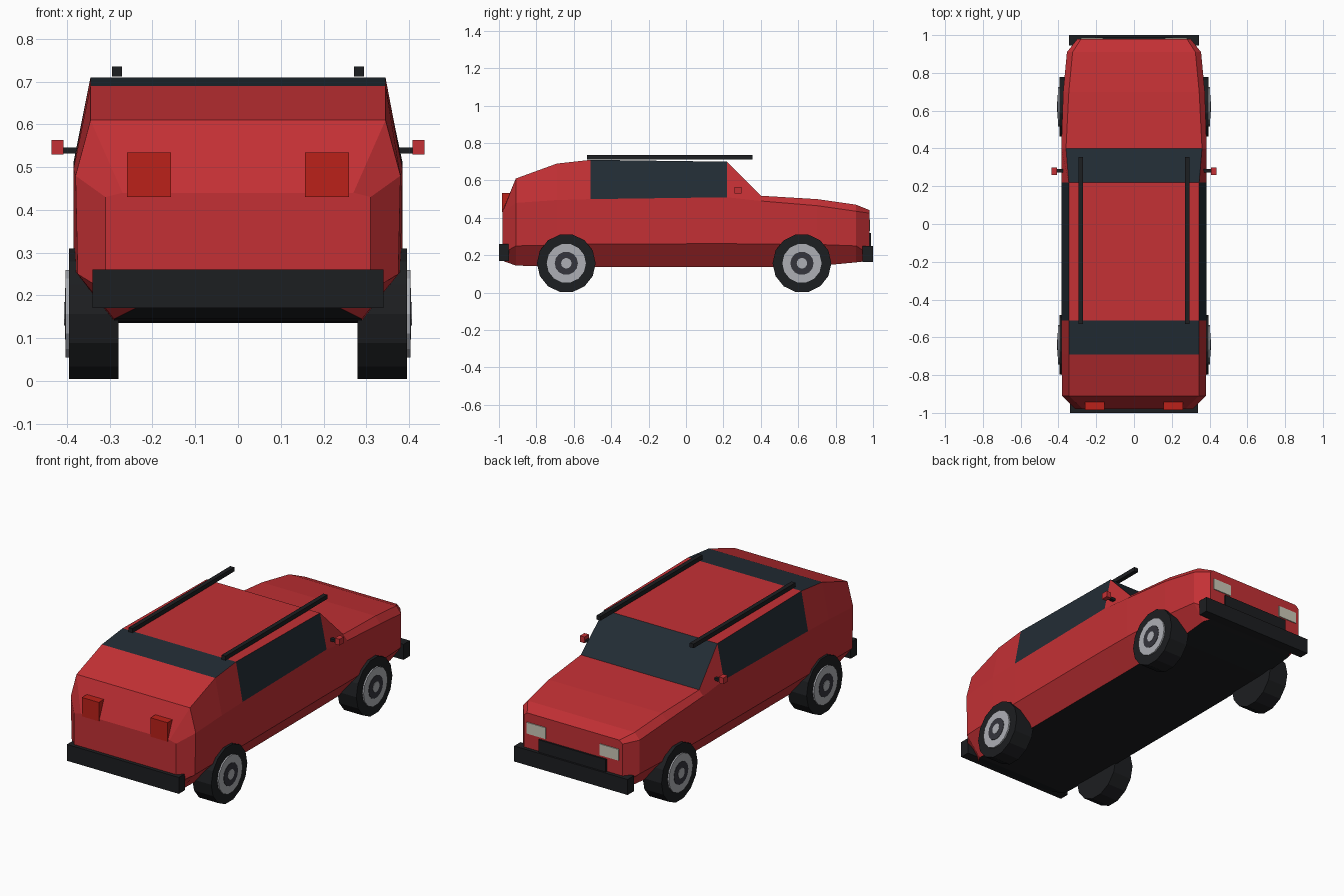
import bpy, bmesh, math
from mathutils import Matrix

if "Cube" in bpy.data.objects:
    bpy.data.objects.remove(bpy.data.objects["Cube"])


def material(name, rgb):
    m = bpy.data.materials.new(name)
    m.diffuse_color = (*rgb, 1)
    m.use_nodes = True
    m.node_tree.nodes["Principled BSDF"].inputs["Base Color"].default_value = m.diffuse_color
    return m


RED = material("red paint", (0.55, 0.03, 0.035))
GLASS = material("dark glass", (0.016, 0.025, 0.035))
BLACK = material("black trim", (0.012, 0.013, 0.015))
SILVER = material("silver", (0.42, 0.43, 0.46))
HUB = material("dark rim", (0.035, 0.035, 0.045))
LAMP = material("headlamp", (0.6, 0.58, 0.48))
TAIL = material("tail lamp", (0.5, 0.015, 0.01))


def finish(name, bm, mats):
    bmesh.ops.recalc_face_normals(bm, faces=bm.faces)
    me = bpy.data.meshes.new(name)
    bm.to_mesh(me)
    bm.free()
    for m in mats:
        me.materials.append(m)
    ob = bpy.data.objects.new(name, me)
    bpy.context.collection.objects.link(ob)
    return ob


def box(name, xr, yr, zr, mat, both=False):
    """Box from ranges; both=True adds the mirrored copy."""
    bm = bmesh.new()
    for s in ((1, -1) if both else (1,)):
        ctr = (s * sum(xr) / 2, sum(yr) / 2, sum(zr) / 2)
        size = (xr[1] - xr[0], yr[1] - yr[0], zr[1] - zr[0])
        bmesh.ops.create_cube(bm, size=1, matrix=Matrix.Translation(ctr) @ Matrix.Diagonal((*size, 1)))
    return finish(name, bm, [mat])


# Body: half sections (bottom, sill, belt, top edge) lofted along y
stations = [
    (-0.98, (.24, .17), (.31, .21), (.31, .43), (.27, .44)),
    (-0.91, (.29, .145), (.375, .25), (.38, .48), (.345, .61)),
    (-0.69, (.29, .138), (.38, .255), (.385, .495), (.345, .69)),
    (-0.51, (.29, .136), (.385, .26), (.385, .50), (.345, .71)),
    (0.22, (.29, .136), (.385, .262), (.385, .51), (.345, .70)),
    (0.40, (.29, .137), (.385, .26), (.385, .49), (.36, .518)),
    (0.70, (.29, .142), (.375, .258), (.375, .465), (.345, .50)),
    (0.91, (.29, .162), (.355, .25), (.355, .435), (.325, .47)),
    (0.98, (.25, .17), (.30, .205), (.30, .425), (.28, .442)),
]
bm = bmesh.new()
rings = []
for y, *half in stations:
    loop = half + [(-x, z) for x, z in reversed(half)]
    rings.append([bm.verts.new((x, y, z)) for x, z in loop])
for i in range(len(rings) - 1):
    a, b = rings[i], rings[i + 1]
    for k in range(8):
        n = (k + 1) % 8
        f = bm.faces.new((a[k], a[n], b[n], b[k]))
        if k == 7:                                   # underside
            f.material_index = 2
        elif (k in (2, 4) and i == 3) or (k == 3 and i in (2, 4)):   # windows
            f.material_index = 1
bm.faces.new(rings[0])
bm.faces.new(rings[-1])
finish("car_body", bm, [RED, GLASS, BLACK])

# Bumpers, grille and lamps
box("tail_bumper", (-.34, .34), (-1.0, -.945), (.17, .26), BLACK)
box("nose_bumper", (-.345, .345), (.945, 1.0), (.165, .25), BLACK)
box("grille", (-.205, .205), (.95, .99), (.235, .318), BLACK)
box("headlamps", (.165, .28), (.95, .985), (.33, .392), LAMP, True)
box("tail_lamps", (.157, .26), (-.985, -.93), (.43, .534), TAIL, True)

# Roof rails and door mirrors
box("roof_rails", (.271, .295), (-.53, .355), (.712, .735), BLACK, True)
box("mirror_arms", (.36, .412), (.272, .29), (.532, .546), BLACK, True)
box("mirrors", (.408, .436), (.26, .298), (.53, .564), RED, True)

# Wheels: tyre, rim ring, dark dish and hub cap as stacked discs
R = 0.157
discs = [(.28, .395, R, 0), (.385, .403, .105, 1), (.395, .405, .062, 2), (.40, .407, .028, 1)]
for end, y in (("tail", -.64), ("nose", .62)):
    for side, s in (("right", 1), ("left", -1)):
        bm = bmesh.new()
        for x0, x1, r, mi in discs:
            before = set(bm.faces)
            mat = Matrix.Translation((s * (x0 + x1) / 2, y, R)) @ Matrix.Rotation(math.pi / 2, 4, 'Y')
            bmesh.ops.create_cone(bm, cap_ends=True, segments=14, radius1=r, radius2=r,
                                  depth=x1 - x0, matrix=mat)
            for f in set(bm.faces) - before:
                f.material_index = mi
        finish(f"{end}_{side}_wheel", bm, [BLACK, SILVER, HUB])
